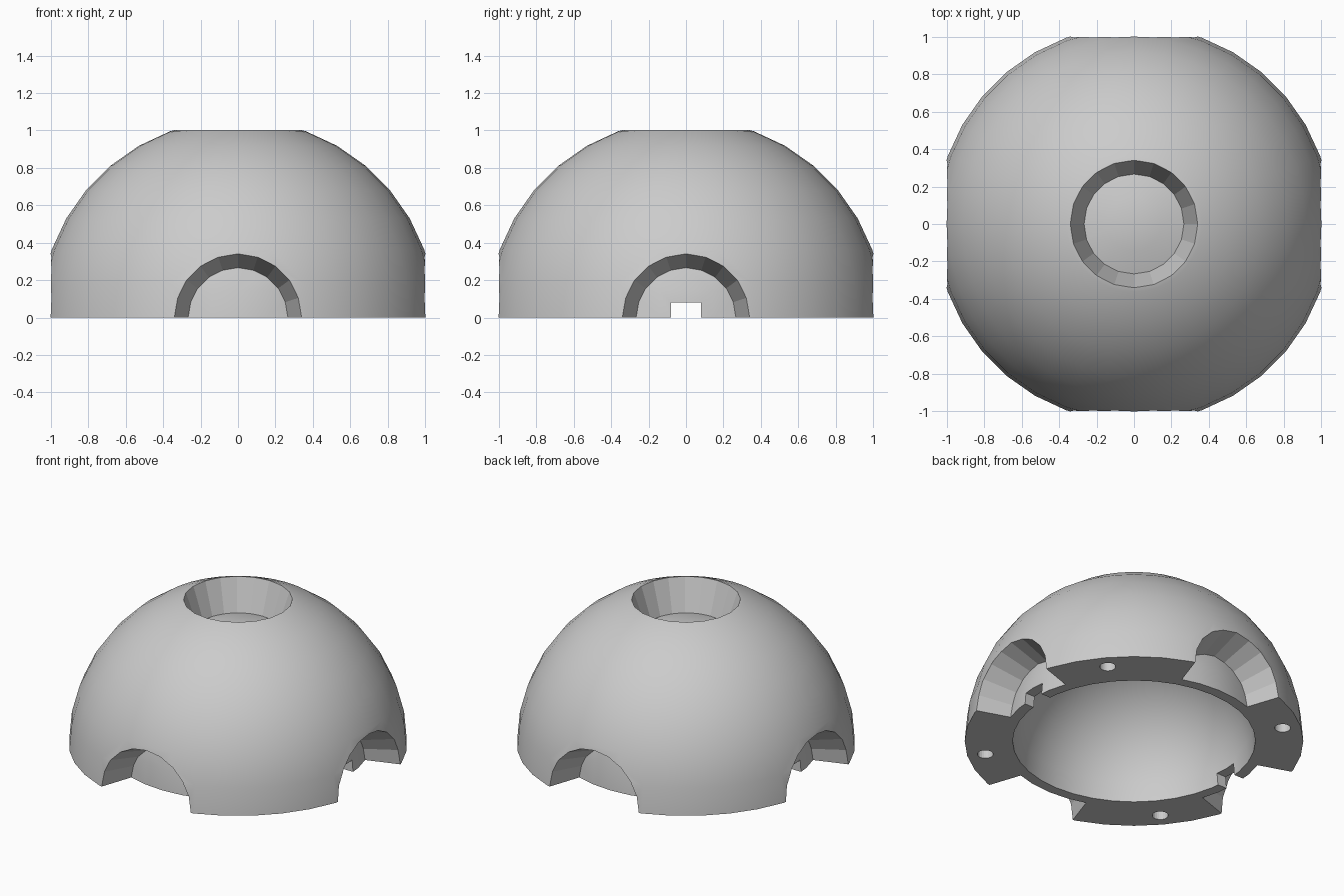
import bpy
import math
from mathutils import Vector

cube = bpy.data.objects.get("Cube")
if cube:
    bpy.data.objects.remove(cube)

OUTER, FLOOR, INNER = 1.06, 0.83, 0.76   # dome, recess floor and cavity radii
SLOPE = 0.34                             # recess radius per unit from the centre

grey = bpy.data.materials.new("grey")
grey.use_nodes = True
grey.diffuse_color = (0.6, 0.6, 0.6, 1)
grey.node_tree.nodes["Principled BSDF"].inputs["Base Color"].default_value = (0.6, 0.6, 0.6, 1)


def sphere(name, radius):
    bpy.ops.mesh.primitive_uv_sphere_add(segments=36, ring_count=18, radius=radius)
    return finish(name)


def finish(name):
    obj = bpy.context.object
    obj.name = name
    obj.data.materials.append(grey)
    return obj


def combine(body, tool, operation):
    """Apply a boolean to the body and remove the tool."""
    mod = body.modifiers.new(tool.name, 'BOOLEAN')
    mod.operation, mod.solver, mod.object = operation, 'EXACT', tool
    bpy.context.view_layer.objects.active = body
    bpy.ops.object.modifier_apply(modifier=mod.name)
    bpy.data.objects.remove(tool)


dome = sphere("dome_shell", OUTER)

# Conical recesses on top and on the four sides
for axis in ((0, 0, 1), (1, 0, 0), (-1, 0, 0), (0, 1, 0), (0, -1, 0)):
    direction = Vector(axis)
    near, far = 0.4, 1.3
    bpy.ops.mesh.primitive_cone_add(
        vertices=20, radius1=near * SLOPE, radius2=far * SLOPE, depth=far - near,
        location=direction * (near + far) / 2,
        rotation=direction.to_track_quat('Z', 'Y').to_euler())
    combine(dome, finish("recess_cutter"), 'DIFFERENCE')

# Thin inner shell closes the recesses, then the cavity is hollowed out
combine(dome, sphere("recess_floor", FLOOR), 'UNION')
combine(dome, sphere("cavity_cutter", INNER), 'DIFFERENCE')

# Keep the upper half
bpy.ops.mesh.primitive_cube_add(size=3, location=(0, 0, -1.5))
combine(dome, finish("lower_half_cutter"), 'DIFFERENCE')

# Square notch through both side walls
bpy.ops.mesh.primitive_cube_add(size=0.16)
bpy.context.object.scale.x = 15
combine(dome, finish("notch_cutter"), 'DIFFERENCE')

# Pin holes in the base ring
for i in range(4):
    a = math.radians(40 + 90 * i)
    bpy.ops.mesh.primitive_cylinder_add(
        vertices=24, radius=0.05, depth=0.4,
        location=(0.945 * math.cos(a), 0.945 * math.sin(a), 0))
    combine(dome, finish("pin_hole_cutter"), 'DIFFERENCE')

# Smooth spheres, faceted recess walls
bpy.ops.object.select_all(action='DESELECT')
dome.select_set(True)
bpy.context.view_layer.objects.active = dome
bpy.ops.object.shade_smooth_by_angle(angle=math.radians(13))
